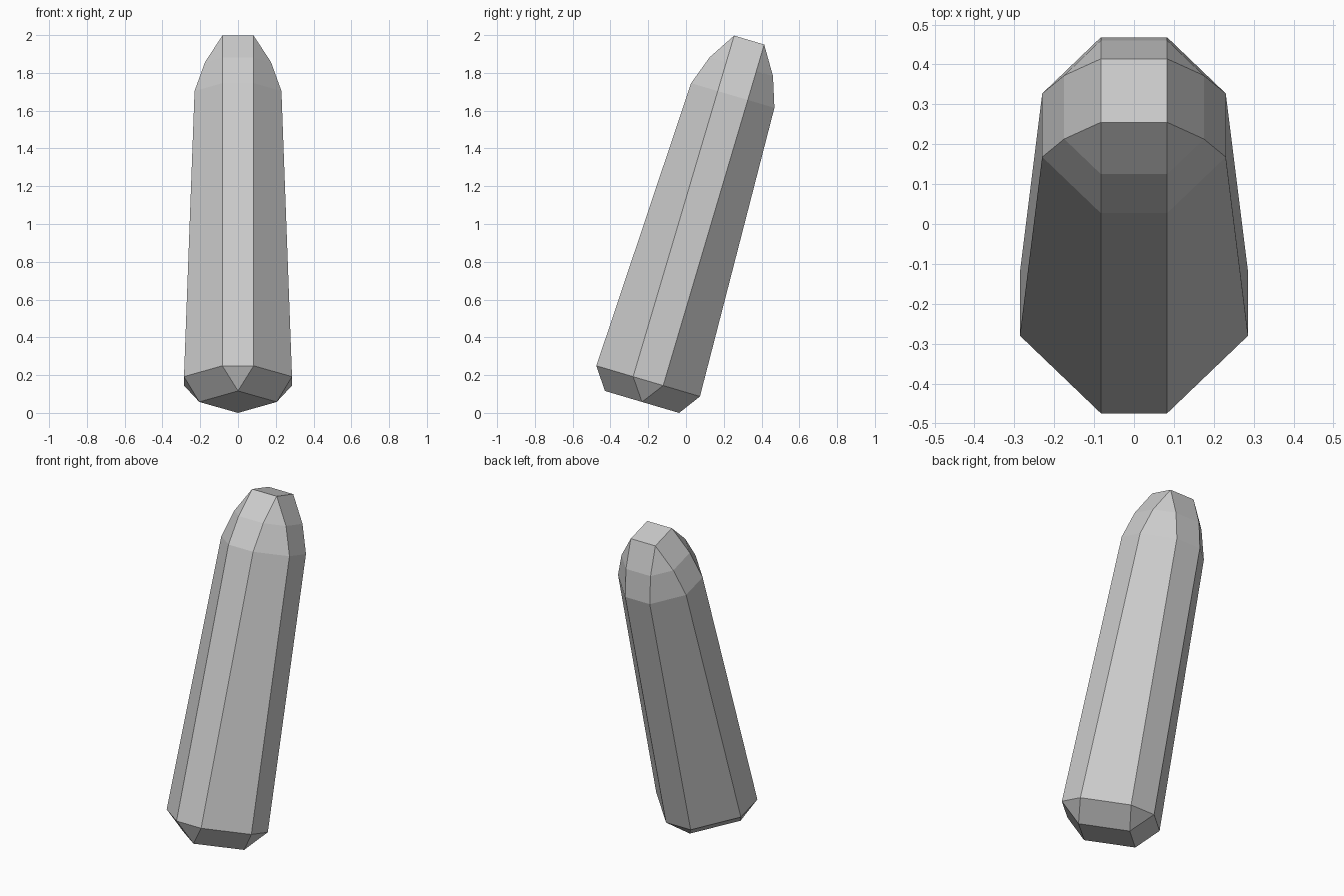
import bpy, bmesh, math
from mathutils import Matrix

if "Cube" in bpy.data.objects:
    bpy.data.objects.remove(bpy.data.objects["Cube"])

FLAT = 0.083  # half width of the narrow facets


def octagon(r, h):
    """Eight corners: four flats of half width FLAT at distance r."""
    return [p for sx in (-1, 1) for sy in (-1, 1)
            for p in ((sx * FLAT, sy * r, h), (sx * r, sy * FLAT, h))]


# Stacked sections along the crystal's own axis
points = [(0.205, 0, 0), (0, 0.205, 0), (-0.205, 0, 0), (0, -0.205, 0)]  # diamond base
points += octagon(0.286, 0.115)   # widest ring
points += octagon(0.23, 1.692)    # shoulder
points += octagon(0.175, 1.851)   # upper bevel
points += [(x, y, 1.998) for x in (-FLAT, FLAT) for y in (-FLAT, FLAT)]  # square tip

# Wrap the sections in faceted skin and merge coplanar triangles
bm = bmesh.new()
for p in points:
    bm.verts.new(p)
bmesh.ops.convex_hull(bm, input=bm.verts[:])
bmesh.ops.dissolve_limit(bm, angle_limit=math.radians(0.5),
                         verts=bm.verts[:], edges=bm.edges[:])

# Lean backwards and stand on the ground
bm.transform(Matrix.Translation((0, -0.233, 0.058))
             @ Matrix.Rotation(math.radians(-16.5), 4, 'X'))
bmesh.ops.recalc_face_normals(bm, faces=bm.faces[:])

mesh = bpy.data.meshes.new("leaning_crystal")
bm.to_mesh(mesh)
bm.free()
bpy.context.collection.objects.link(bpy.data.objects.new("leaning_crystal", mesh))
